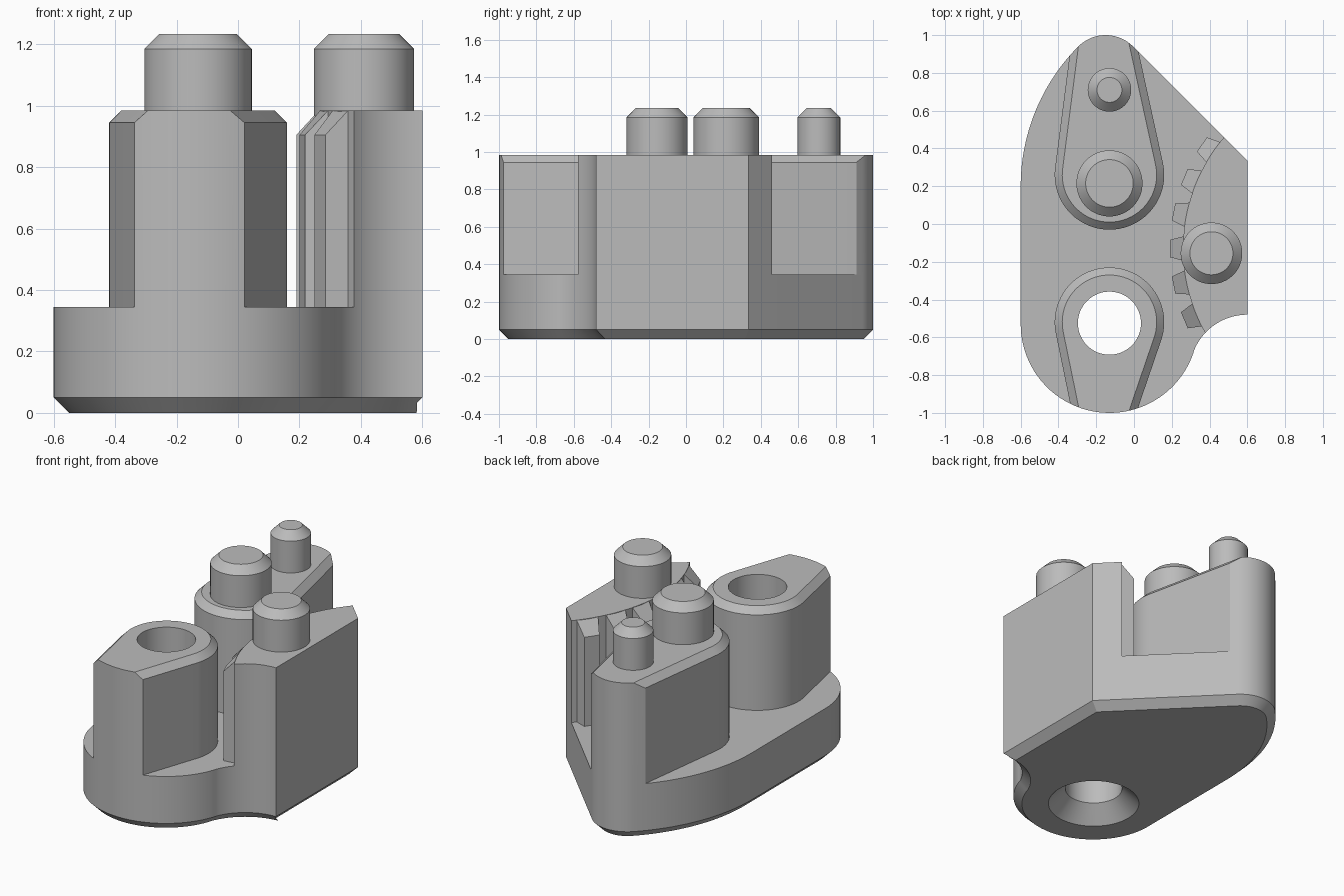
import bpy
import bmesh
from math import atan, cos, sin, radians, pi
from mathutils import Vector

cube = bpy.data.objects.get("Cube")
if cube:
    bpy.data.objects.remove(cube)

FLOOR, TOP = 0.345, 0.985

grey = bpy.data.materials.new("plain_grey")
grey.use_nodes = True
GREY = (0.5, 0.5, 0.5, 1)
grey.diffuse_color = GREY
grey.node_tree.nodes["Principled BSDF"].inputs["Base Color"].default_value = GREY


def arc(cx, cy, r, start, end, n=24):
    """Points along an arc, angles in degrees."""
    angles = [radians(start + (end - start) * i / n) for i in range(n + 1)]
    return [Vector((cx + r * cos(a), cy + r * sin(a))) for a in angles]


def inset(points, d):
    """Move a counter-clockwise loop inwards by d with mitred corners."""
    result = []
    for i, p in enumerate(points):
        a = (p - points[i - 1]).normalized()
        b = (points[(i + 1) % len(points)] - p).normalized()
        na, nb = Vector((-a.y, a.x)), Vector((-b.y, b.x))
        result.append(p + (na + nb) * d / (1 + na.dot(nb)))
    return result


def loft(name, levels):
    """Skin a stack of (loop, z) levels that have equal point counts."""
    bm = bmesh.new()
    rings = [[bm.verts.new((p.x, p.y, z)) for p in loop] for loop, z in levels]
    bm.faces.new(rings[0][::-1])
    bm.faces.new(rings[-1])
    for low, high in zip(rings, rings[1:]):
        for i in range(len(low)):
            j = (i + 1) % len(low)
            bm.faces.new((low[i], low[j], high[j], high[i]))
    bmesh.ops.recalc_face_normals(bm, faces=bm.faces)
    mesh = bpy.data.meshes.new(name)
    bm.to_mesh(mesh)
    bm.free()
    mesh.materials.append(grey)
    obj = bpy.data.objects.new(name, mesh)
    bpy.context.collection.objects.link(obj)
    return obj


def activate(obj):
    bpy.ops.object.select_all(action='DESELECT')
    obj.select_set(True)
    bpy.context.view_layer.objects.active = obj


def cut(obj, tool, operation):
    activate(obj)
    mod = obj.modifiers.new("cut", 'BOOLEAN')
    mod.operation, mod.object, mod.solver = operation, tool, 'EXACT'
    bpy.ops.object.modifier_apply(modifier=mod.name)


def circle(x, y, r):
    return arc(x, y, r, 0, 360, 64)[:-1]


# Outer outline, counter-clockwise from the right-hand corner
outline = [Vector((0.6, 0.335))]
outline += arc(-0.15, 0.795, 0.205, 45, 135)
outline += arc(0.45, 0.2, 1.05, 135, 180)[1:]
outline += arc(-0.13, -0.53, 0.47, 180, 340.7, 40)
outline += arc(0.6, -0.785, 0.305, 160.7, 90)[1:]

# Helpers: outline column for trimming, and countersunk bore
column = loft("outline_cutter", [(outline, 0.2), (outline, 1.1)])
bore = loft("bore_cutter", [(circle(-0.13, -0.525, r), z)
                            for r, z in ((0.277, -0.01), (0.167, 0.1), (0.167, 1.2))])
parts = []

# Base plate with chamfered underside
base = loft("base_plate", [(inset(outline, 0.05), 0), (outline, 0.05), (outline, FLOOR)])
cut(base, bore, 'DIFFERENCE')
parts.append(base)


def tower(name, cy, way, left_slope, right_slope):
    """Chamfered teardrop post that narrows towards the end of the base."""
    cx, r = -0.13, 0.29
    a, b = atan(left_slope), atan(right_slope)
    loop = [Vector((cx + r * cos(t), cy + r * sin(t) * way))
            for t in [-pi - a + (pi + a + b) * i / 48 + 0.0 for i in range(49)]]
    reach = 1.3
    for side, slope, p in ((1, right_slope, loop[-1]), (-1, left_slope, loop[0])):
        loop.append(Vector((p.x - side * slope * (reach - abs(p.y)), reach * way)))
    if way < 0:
        loop.reverse()
    obj = loft(name, [(loop, FLOOR), (loop, TOP - 0.04), (inset(loop, 0.04), TOP)])
    cut(obj, column, 'INTERSECT')
    parts.append(obj)
    return obj


tower("back_tower", 0.26, 1, 0.129, 0.219)
cut(tower("front_tower", -0.52, -1, 0.205, 0.342), bore, 'DIFFERENCE')

# Side tower with a curved inner wall
GX, GY, GR = 1.17, -0.13, 0.91
disc = arc(GX, GY, GR, 0, 360, 160)[:-1]
side = loft("side_tower", [(disc, FLOOR), (disc, TOP)])
cut(side, column, 'INTERSECT')
parts.append(side)

# Row of teeth with sloping tops on the curved wall
for k in range(-3, 3):
    a = pi + radians(11.4 * k)
    out, across = Vector((cos(a), sin(a))), Vector((-sin(a), cos(a)))
    centre = Vector((GX, GY))
    root, tip = GR - 0.003, GR + 0.07
    loop = [centre + out * d + across * w
            for d, w in ((root, -0.065), (tip, -0.046), (tip, 0.046), (root, 0.065))]
    tooth = loft("tooth_%d" % (k + 4), [(loop, FLOOR), (loop, TOP)])
    for v in tooth.data.vertices:
        if v.co.z > FLOOR + 0.1 and (v.co.xy - centre).length > GR + 0.02:
            v.co.z = TOP - 0.08
    cut(tooth, column, 'INTERSECT')
    parts.append(tooth)

# Chamfered pins
for name, x, y, r in (("back_pin", -0.13, 0.71, 0.115),
                      ("middle_pin", -0.13, 0.215, 0.175),
                      ("side_pin", 0.41, -0.155, 0.163)):
    parts.append(loft(name, [(circle(x, y, r), TOP - 0.02), (circle(x, y, r), 1.185),
                             (circle(x, y, r - 0.049), 1.234)]))

for helper in (column, bore):
    bpy.data.objects.remove(helper)

for obj in parts:
    activate(obj)
    bpy.ops.object.shade_smooth_by_angle(angle=radians(30))
